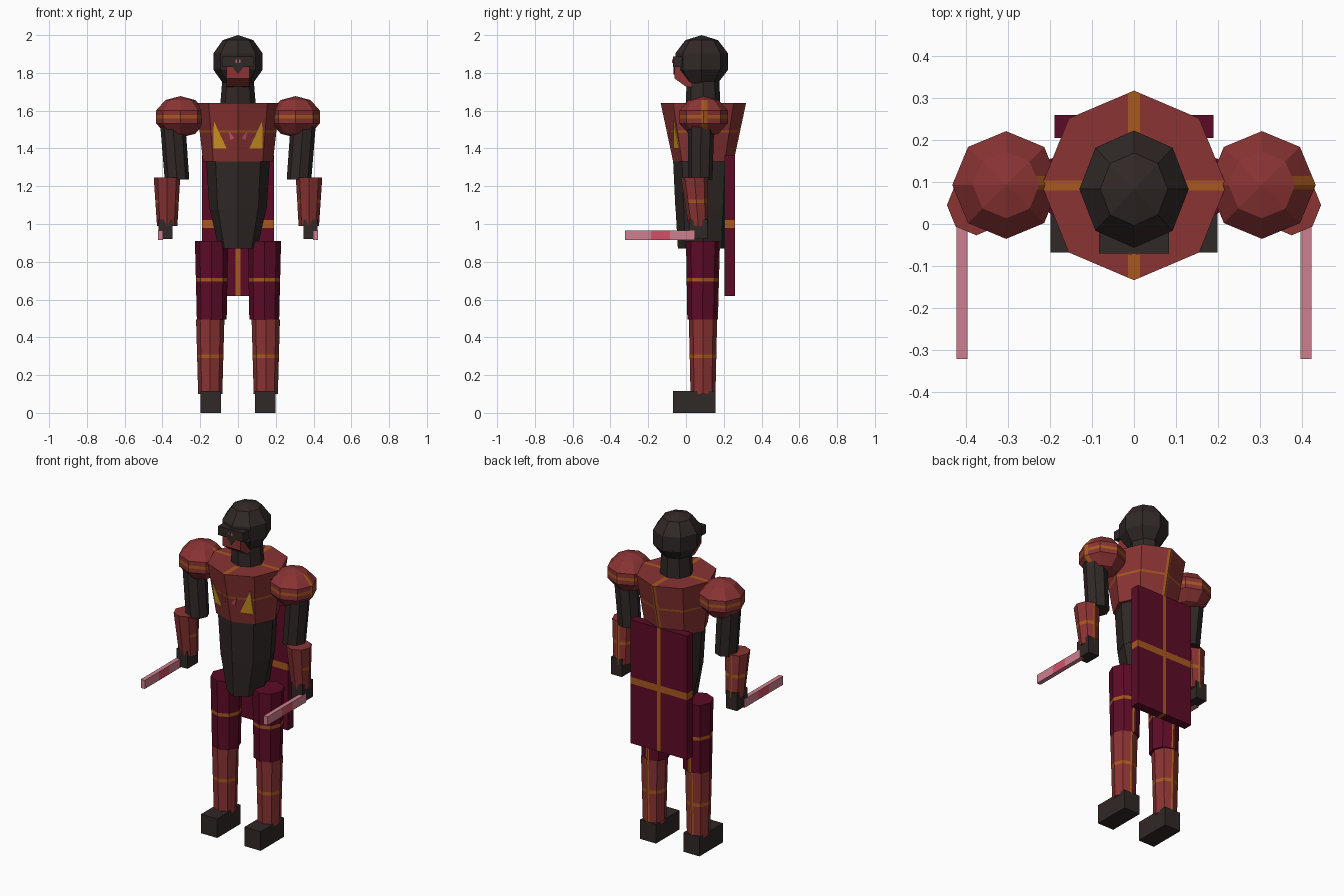
import bpy, bmesh, math
from mathutils import Vector, Matrix

if "Cube" in bpy.data.objects:
    bpy.data.objects.remove(bpy.data.objects["Cube"], do_unlink=True)


def srgb(h):
    vals = [int(h[i:i + 2], 16) / 255 for i in (0, 2, 4)]
    return [((v + 0.055) / 1.055) ** 2.4 if v > 0.04 else v / 12.92 for v in vals] + [1]


def material(name, h):
    m = bpy.data.materials.new(name)
    m.use_nodes = True
    m.diffuse_color = srgb(h)
    m.node_tree.nodes["Principled BSDF"].inputs["Base Color"].default_value = srgb(h)
    return m


DARK = material("charcoal", "302826")
RED = material("brick red", "8a3333")
MAROON = material("maroon", "5c0b27")
ORANGE = material("burnt orange", "a8581f")
GOLD = material("gold", "d89c24")
PINK = material("pale pink", "cf7f8e")
ROSE = material("rose", "d4506a")


def finish(name, bm, mat):
    bmesh.ops.recalc_face_normals(bm, faces=bm.faces)
    me = bpy.data.meshes.new(name)
    bm.to_mesh(me)
    bm.free()
    me.materials.append(mat)
    ob = bpy.data.objects.new(name, me)
    bpy.context.collection.objects.link(ob)
    return ob


def tube(name, mat, *rings):
    """Eight-sided loft through rings of (x, y, z, rx, ry)."""
    bm = bmesh.new()
    loops = []
    for x, y, z, rx, ry in rings:
        loops.append([bm.verts.new((x + rx * math.cos(k * math.pi / 4),
                                    y + ry * math.sin(k * math.pi / 4), z)) for k in range(8)])
    for a, b in zip(loops, loops[1:]):
        for k in range(8):
            j = (k + 1) % 8
            bm.faces.new((a[k], a[j], b[j], b[k]))
    bm.faces.new(loops[0])
    bm.faces.new(loops[-1])
    return finish(name, bm, mat)


def box(name, mat, lo, hi):
    lo, hi = Vector(lo), Vector(hi)
    bm = bmesh.new()
    bmesh.ops.create_cube(bm, size=1, matrix=Matrix.Translation((lo + hi) / 2)
                          @ Matrix.Diagonal((*(hi - lo), 1)))
    return finish(name, bm, mat)


def ball(name, mat, centre, radii):
    bm = bmesh.new()
    bmesh.ops.create_uvsphere(bm, u_segments=8, v_segments=5, radius=1,
                              matrix=Matrix.Translation(centre) @ Matrix.Diagonal((*radii, 1)))
    return finish(name, bm, mat)


def prism(name, mat, points, offset):
    """Polygon extruded along an offset."""
    bm = bmesh.new()
    face = bm.faces.new([bm.verts.new(p) for p in points])
    ext = bmesh.ops.extrude_face_region(bm, geom=[face], use_keep_orig=True)
    bmesh.ops.translate(bm, vec=offset, verts=[v for v in ext["geom"]
                                               if isinstance(v, bmesh.types.BMVert)])
    return finish(name, bm, mat)


def stripe(ob, mat, axis, centre, half, rule=lambda n: True):
    """Cut a band across one axis and colour those faces whose normal fits the rule."""
    me = ob.data
    if mat.name not in me.materials:
        me.materials.append(mat)
    slot = me.materials.find(mat.name)
    bm = bmesh.new()
    bm.from_mesh(me)
    no = Vector([float(i == axis) for i in range(3)])
    for d in (-half, half):
        bmesh.ops.bisect_plane(bm, geom=bm.verts[:] + bm.edges[:] + bm.faces[:],
                               plane_co=no * (centre + d), plane_no=no)
    bm.normal_update()
    for f in bm.faces:
        if abs(f.calc_center_median()[axis] - centre) < half and rule(f.normal):
            f.material_index = slot
    bm.to_mesh(me)
    bm.free()


def back(n):
    return n.y > 0.3


def wall(n):
    return abs(n.z) < 0.7


CY = 0.092

# Torso
chest = tube("chest", RED, (0, CY, 1.33, 0.185, 0.16), (0, CY, 1.64, 0.22, 0.226))
stripe(chest, ORANGE, 2, 1.49, 0.006, wall)
stripe(chest, ORANGE, 0, 0, 0.014, lambda n: n.z > 0.7 or back(n))
stripe(chest, ORANGE, 1, CY, 0.012, lambda n: n.z > 0.7)
tube("abdomen", DARK, (0, CY, 1.08, 0.152, 0.148), (0, CY, 1.33, 0.168, 0.16))
tube("pelvis", DARK, (0, CY, 0.87, 0.102, 0.135), (0, CY, 1.08, 0.15, 0.147))
tube("neck", DARK, (0, 0.09, 1.63, 0.094, 0.092), (0, 0.09, 1.78, 0.082, 0.085))

# Head, face and visor
ball("head", DARK, (0, 0.083, 1.86), (0.137, 0.147, 0.14))
jaw = [(-0.06, 1.84), (-0.06, 1.77), (0, 1.727), (0.06, 1.725), (0.06, 1.84)]
prism("face", RED, [(-0.06, y, z) for y, z in jaw], (0.12, 0, 0))
box("visor", DARK, (-0.083, -0.07, 1.832), (0.083, 0.02, 1.886))
prism("nose_guard", DARK, [(-0.03, -0.066, 1.834), (0.03, -0.066, 1.834), (0, -0.066, 1.792)],
      (0, 0.008, 0))
for s in (1, -1):
    box("visor_mark", ROSE, (s * 0.009 - 0.004, -0.073, 1.852), (s * 0.009 + 0.004, -0.068, 1.87))


# Chest emblem plates lying on the front facets
def on_chest(x, z):
    t = (z - 1.33) / 0.31
    rx, ry = 0.185 + 0.035 * t, 0.16 + 0.066 * t
    return (x, CY - ry + abs(x) / (0.707 * rx) * 0.293 * ry - 0.005, z)


fang = [(0.128, 1.545), (0.06, 1.4), (0.13, 1.4)]
tooth = [(0.05, 1.495), (0.02, 1.455), (0.04, 1.445)]
for s in (1, -1):
    prism("emblem_fang", GOLD, [on_chest(s * x, z) for x, z in fang], (0, 0.008, 0))
    prism("emblem_tooth", ROSE, [on_chest(s * x, z) for x, z in tooth], (0, 0.008, 0))

# Cape
cape = box("cape", MAROON, (-0.19, 0.205, 0.62), (0.19, 0.26, 1.365))
stripe(cape, ORANGE, 2, 1.0, 0.02)
stripe(cape, ORANGE, 0, 0, 0.012)

# Arms and legs
for s, side in ((1, "left_"), (-1, "right_")):
    pad = ball(side + "shoulder", RED, (s * 0.305, 0.093, 1.567), (0.135, 0.135, 0.11))
    stripe(pad, ORANGE, 2, 1.567, 0.009)
    stripe(pad, ORANGE, 1, 0.098, 0.016, lambda n: n.x > 0.3)
    tube(side + "upper_arm", DARK, (s * 0.323, 0.075, 1.235, 0.065, 0.065),
         (s * 0.347, 0.08, 1.55, 0.067, 0.07))
    forearm = tube(side + "forearm", RED, (s * 0.375, 0.065, 0.99, 0.054, 0.052),
                   (s * 0.376, 0.045, 1.247, 0.07, 0.072))
    stripe(forearm, ORANGE, 2, 1.12, 0.01, lambda n: n.y > -0.5)
    stripe(forearm, ORANGE, 0, s * 0.375, 0.01, back)
    x0, x1 = sorted((s * 0.348, s * 0.42))
    box(side + "hand", DARK, (x0, 0.015, 0.92), (x1, 0.115, 1.025))
    x0, x1 = sorted((s * 0.397, s * 0.423))
    blade = box(side + "blade", PINK, (x0, -0.322, 0.914), (x1, 0.045, 0.966))
    stripe(blade, ROSE, 1, -0.135, 0.05, lambda n: abs(n.x) > 0.5)

    thigh = tube(side + "thigh", MAROON, (s * 0.139, 0.088, 0.495, 0.079, 0.081),
                 (s * 0.14, 0.09, 0.91, 0.088, 0.09))
    stripe(thigh, ORANGE, 2, 0.705, 0.01)
    stripe(thigh, ORANGE, 0, s * 0.14, 0.01, back)
    shin = tube(side + "shin", RED, (s * 0.147, 0.09, 0.1, 0.064, 0.066),
                (s * 0.147, 0.09, 0.495, 0.075, 0.075))
    stripe(shin, ORANGE, 2, 0.3, 0.01)
    stripe(shin, ORANGE, 0, s * 0.147, 0.01, back)
    box(side + "foot", DARK, (s * 0.145 - 0.054, -0.068, 0), (s * 0.145 + 0.054, 0.156, 0.115))
